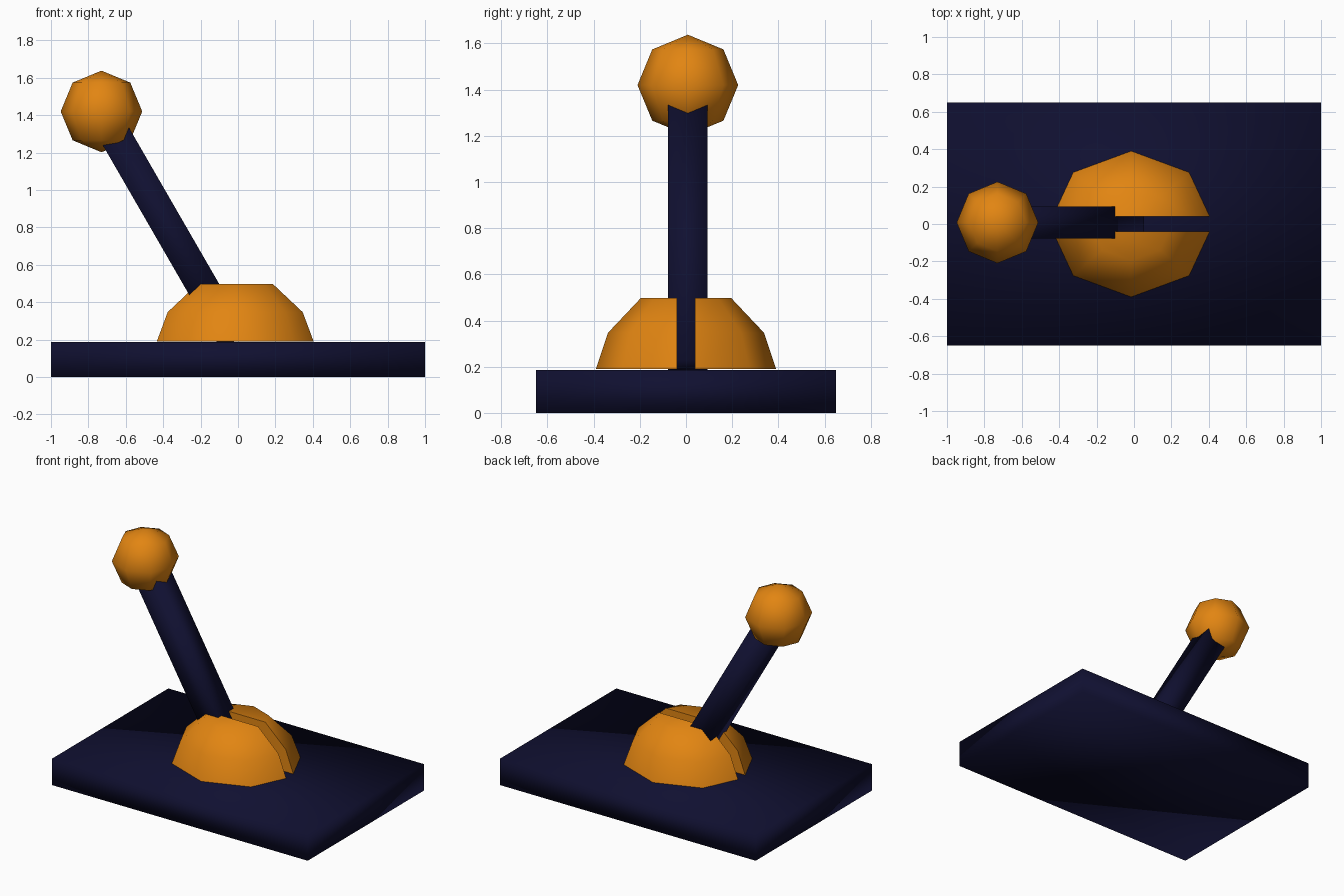
import bpy, bmesh, math
from mathutils import Matrix, Vector

if "Cube" in bpy.data.objects:
    bpy.data.objects.remove(bpy.data.objects["Cube"])


def material(name, rgb):
    m = bpy.data.materials.new(name)
    m.diffuse_color = (*rgb, 1)
    m.use_nodes = True
    m.node_tree.nodes["Principled BSDF"].inputs["Base Color"].default_value = m.diffuse_color
    return m


NAVY = material("dark navy", (0.005, 0.005, 0.03))
ORANGE = material("orange", (0.76, 0.235, 0.006))


def finish(bm, name, mat):
    bmesh.ops.recalc_face_normals(bm, faces=bm.faces)
    for f in bm.faces:
        f.smooth = True
    me = bpy.data.meshes.new(name)
    bm.to_mesh(me)
    bm.free()
    me.materials.append(mat)
    ob = bpy.data.objects.new(name, me)
    bpy.context.collection.objects.link(ob)
    return ob


def box(name, matrix, size, mat):
    bm = bmesh.new()
    bmesh.ops.create_cube(bm, size=1, matrix=matrix @ Matrix.Diagonal((*size, 1)))
    return finish(bm, name, mat)


# base plate
box("base_plate", Matrix.Translation((0, 0, 0.093)), (2, 1.3, 0.186), NAVY)

# square lever leaning 30 degrees to the left
pivot = Matrix.Translation((-0.02, 0.008, 0.19)) @ Matrix.Rotation(math.radians(-30), 4, "Y")
box("lever", pivot @ Matrix.Translation((0, 0, 0.66)), (0.168, 0.172, 1.32), NAVY)

# ball knob, eight sides and four rings
bm = bmesh.new()
bmesh.ops.create_uvsphere(bm, u_segments=8, v_segments=4, radius=0.218,
                          matrix=pivot @ Matrix.Translation((0, 0, 1.42))
                          @ Matrix.Rotation(math.radians(30), 4, "Y"))
finish(bm, "knob", ORANGE)

# two halves of a flat-topped dome with a slot between them
for side, name in ((1, "dome_back"), (-1, "dome_front")):
    bm = bmesh.new()
    rings = []
    for z, s in ((0.19, 1), (0.347, 0.866), (0.498, 0.5)):
        rings.append([bm.verts.new((-0.015 + 0.438 * s * math.cos(i * math.pi / 4),
                                    0.39 * s * math.sin(i * math.pi / 4), z))
                      for i in range(8)])
    for lo, hi in zip(rings, rings[1:]):
        for i in range(8):
            j = (i + 1) % 8
            bm.faces.new((lo[i], lo[j], hi[j], hi[i]))
    bm.faces.new(rings[0][::-1])
    bm.faces.new(rings[-1])
    cut = bmesh.ops.bisect_plane(bm, geom=bm.verts[:] + bm.edges[:] + bm.faces[:],
                                 plane_co=(0, 0.04 * side, 0),
                                 plane_no=Vector((0, -side, 0)), clear_outer=True)
    edges = [e for e in cut["geom_cut"] if isinstance(e, bmesh.types.BMEdge)]
    bmesh.ops.holes_fill(bm, edges=edges, sides=0)
    ob = finish(bm, name, ORANGE)
    # keep the slot wall and bottom rim crisp
    for e_ob in bpy.context.selected_objects:
        e_ob.select_set(False)
    ob.select_set(True)
    bpy.context.view_layer.objects.active = ob
    bpy.ops.object.shade_smooth_by_angle(angle=math.radians(62))
